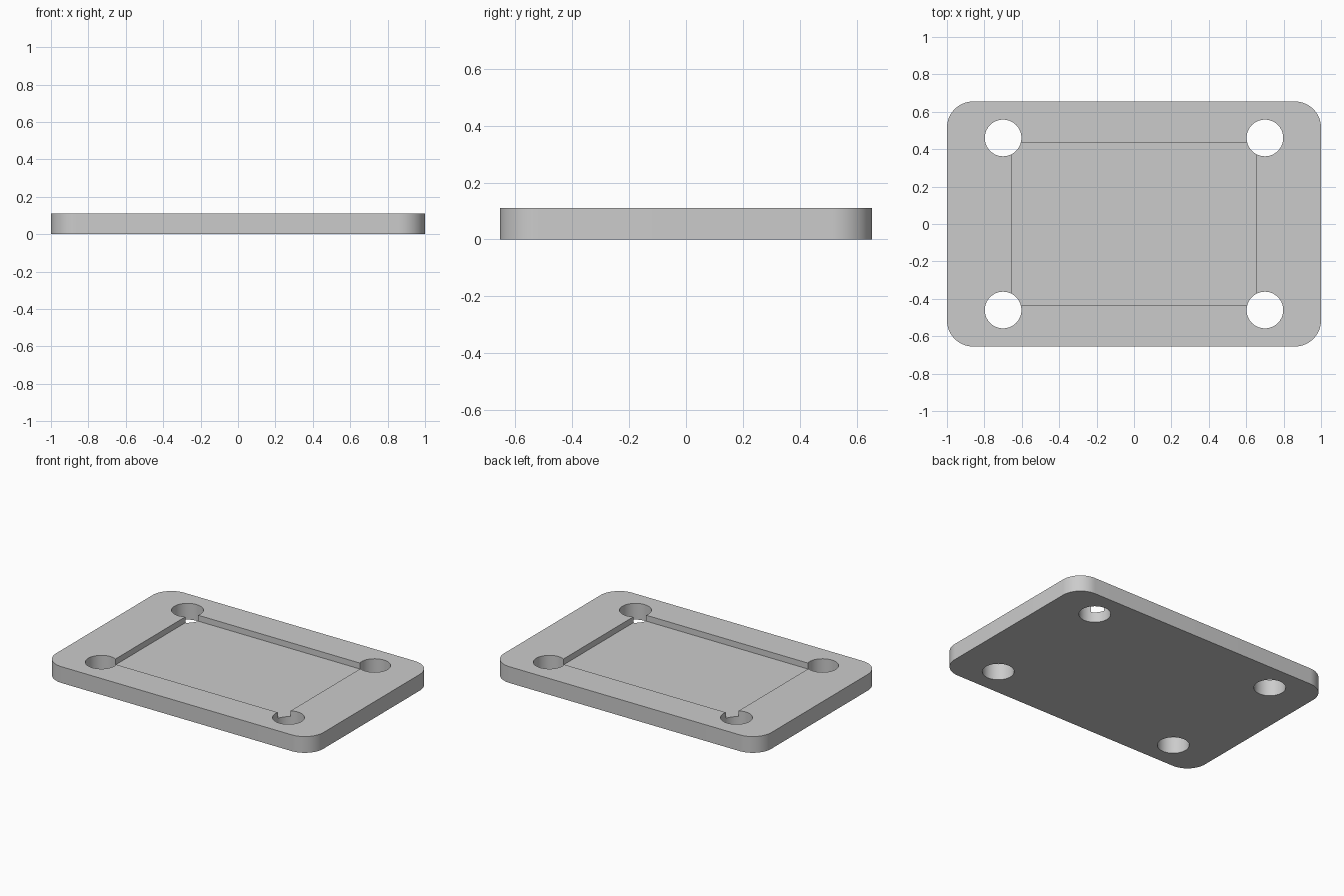
import bpy
import bmesh
import math
from mathutils import Matrix

LENGTH, WIDTH, THICK = 2.0, 1.31, 0.11
CORNER_RADIUS = 0.14
POCKET_X, POCKET_Y, POCKET_DEPTH = 1.31, 0.874, 0.04
HOLE_X, HOLE_Y, HOLE_RADIUS = 0.70, 0.46, 0.098

if "Cube" in bpy.data.objects:
    bpy.data.objects.remove(bpy.data.objects["Cube"], do_unlink=True)

grey = bpy.data.materials.new("plain grey")
grey.use_nodes = True
colour = (0.6, 0.6, 0.6, 1.0)
grey.diffuse_color = colour
grey.node_tree.nodes["Principled BSDF"].inputs["Base Color"].default_value = colour


def make_object(name, bm):
    mesh = bpy.data.meshes.new(name)
    bm.to_mesh(mesh)
    bm.free()
    mesh.materials.append(grey)
    obj = bpy.data.objects.new(name, mesh)
    bpy.context.collection.objects.link(obj)
    return obj


def box(name, size, z, radius=0.0):
    """Box resting at height z, with optionally rounded vertical edges."""
    bm = bmesh.new()
    place = Matrix.Translation((0, 0, z + size[2] / 2)) @ Matrix.Diagonal((*size, 1))
    bmesh.ops.create_cube(bm, size=1, matrix=place)
    if radius:
        upright = [e for e in bm.edges
                   if abs(e.verts[0].co.z - e.verts[1].co.z) > size[2] / 2]
        bmesh.ops.bevel(bm, geom=upright, offset=radius, segments=16,
                        profile=0.5, affect='EDGES')
    return make_object(name, bm)


def hole(name, x, y):
    bm = bmesh.new()
    bmesh.ops.create_cone(bm, cap_ends=True, segments=64, radius1=HOLE_RADIUS,
                          radius2=HOLE_RADIUS, depth=THICK * 3,
                          matrix=Matrix.Translation((x, y, THICK / 2)))
    return make_object(name, bm)


# Rounded plate
plate = box("base_plate", (LENGTH, WIDTH, THICK), 0, CORNER_RADIUS)

# Shallow pocket and four corner through-holes
cutters = [box("pocket_cutter", (POCKET_X, POCKET_Y, THICK), THICK - POCKET_DEPTH)]
for sx in (-1, 1):
    for sy in (-1, 1):
        cutters.append(hole("hole_cutter", sx * HOLE_X, sy * HOLE_Y))

for cutter in cutters:
    cutter.hide_render = True
    cut = plate.modifiers.new(cutter.name, 'BOOLEAN')
    cut.operation = 'DIFFERENCE'
    cut.solver = 'EXACT'
    cut.object = cutter

# Bake the cuts and discard the cutters
bpy.context.view_layer.update()
graph = bpy.context.evaluated_depsgraph_get()
plate.data = bpy.data.meshes.new_from_object(plate.evaluated_get(graph))
plate.modifiers.clear()
for cutter in cutters:
    bpy.data.objects.remove(cutter, do_unlink=True)

# Smooth the round walls, keep the rims crisp
for obj in bpy.context.selected_objects:
    obj.select_set(False)
plate.select_set(True)
bpy.context.view_layer.objects.active = plate
bpy.ops.object.shade_smooth_by_angle(angle=math.radians(30))
